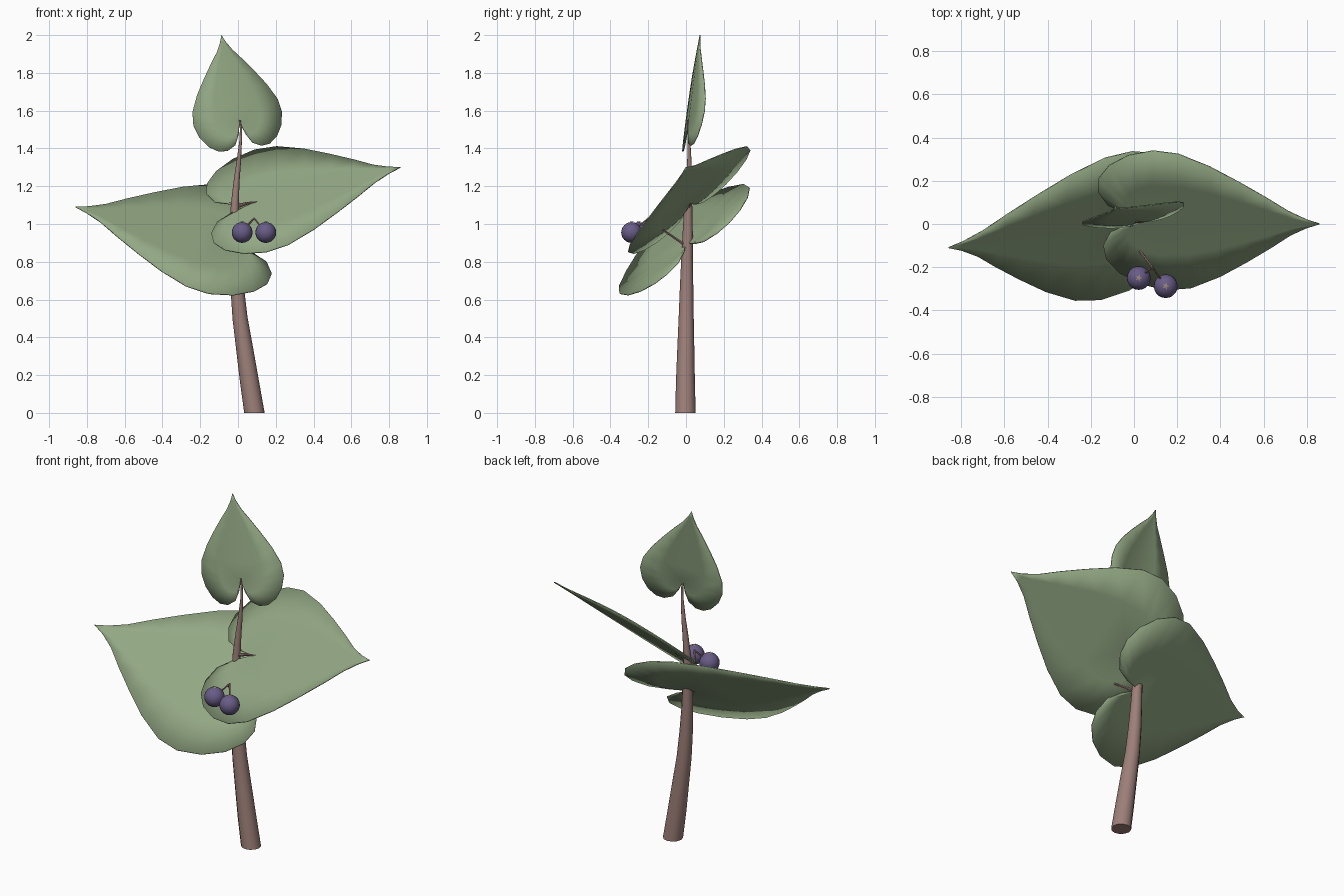
import bpy, bmesh, math
from mathutils import Vector

cube = bpy.data.objects.get("Cube")
if cube:
    bpy.data.objects.remove(cube, do_unlink=True)


def material(name, rgb):
    m = bpy.data.materials.new(name)
    m.use_nodes = True
    m.diffuse_color = (*rgb, 1)
    bsdf = m.node_tree.nodes["Principled BSDF"]
    bsdf.inputs["Base Color"].default_value = (*rgb, 1)
    bsdf.inputs["Roughness"].default_value = 0.8
    return m


GREEN = material("leaf green", (0.29, 0.39, 0.23))
BROWN = material("stem brown", (0.34, 0.215, 0.19))
PURPLE = material("berry purple", (0.14, 0.107, 0.24))
TAN = material("berry tip tan", (0.33, 0.25, 0.20))


def finish(bm, name, mat, angle=40):
    bmesh.ops.recalc_face_normals(bm, faces=bm.faces)
    mesh = bpy.data.meshes.new(name)
    bm.to_mesh(mesh)
    bm.free()
    mesh.materials.append(mat)
    ob = bpy.data.objects.new(name, mesh)
    bpy.context.collection.objects.link(ob)
    bpy.ops.object.select_all(action='DESELECT')
    ob.select_set(True)
    bpy.context.view_layer.objects.active = ob
    bpy.ops.object.shade_smooth_by_angle(angle=math.radians(angle))
    return ob


def tube(name, mat, path, sides=8):
    """Tapered tube; path holds (x, y, z, radius) points."""
    bm = bmesh.new()
    pts = [Vector(p[:3]) for p in path]
    rings = []
    for i, p in enumerate(pts):
        t = (pts[min(i + 1, len(pts) - 1)] - pts[max(i - 1, 0)]).normalized()
        if p.z == 0:
            t = Vector((0, 0, 1))       # level cut on the ground
        ref = Vector((1, 0, 0)) if abs(t.x) < 0.8 else Vector((0, 0, 1))
        a = (ref - t * ref.dot(t)).normalized()
        b = t.cross(a)
        angles = [2 * math.pi * k / sides for k in range(sides)]
        rings.append([bm.verts.new(p + path[i][3] * (a * math.cos(g) + b * math.sin(g)))
                      for g in angles])
    for r, s in zip(rings, rings[1:]):
        for k in range(sides):
            n = (k + 1) % sides
            bm.faces.new((r[k], r[n], s[n], s[k]))
    bm.faces.new(rings[0])
    bm.faces.new(rings[-1])
    return finish(bm, name, mat)


# Half outline of a heart leaf: (along the midrib, across), notch at 0, tip at 1
OUTLINE = [(-.14, .04), (-.25, .1), (-.30, .2), (-.29, .3), (-.22, .4), (-.1, .48),
           (.05, .52), (.2, .5), (.38, .41), (.55, .295), (.7, .185), (.82, .09), (.92, .032)]


def leaf(name, notch, along, across, cup):
    """Heart leaf spanned by two vectors, its halves raised by cup at the rim."""
    n0, u, v = Vector(notch), Vector(along), Vector(across)
    up = u.cross(v).normalized() * cup
    bm = bmesh.new()

    def vert(a, b):
        return bm.verts.new(n0 + u * a + v * b + up * (abs(b) / 0.52) ** 1.4)

    base, tip = vert(0, 0), vert(1, 0)
    spine = [vert(a, 0) if a > 0.1 else base for a, b in OUTLINE]
    for side in (1, -1):
        cols = []
        for (a, b), s in zip(OUTLINE, spine):
            foot = a if s is not base else 0
            cols.append((s, vert((a + foot) / 2, side * b / 2), vert(a, side * b)))
        for c, d in zip(cols, cols[1:]):
            bm.faces.new((c[1], c[2], d[2], d[1]))
            inner = (c[0], c[1], d[1]) if c[0] is d[0] else (c[0], c[1], d[1], d[0])
            bm.faces.new(inner)
        c = cols[-1]
        bm.faces.new((c[0], c[1], tip))
        bm.faces.new((c[1], c[2], tip))
    ob = finish(bm, name, GREEN)
    mod = ob.modifiers.new("thickness", 'SOLIDIFY')
    mod.thickness = 0.006
    mod.offset = 0
    return ob


# Main stem, curving and tapering upward
tube("stem", BROWN, [(.087, -.003, 0, .054), (.06, -.003, .17, .050), (.035, -.001, .34, .045),
                     (.011, .001, .50, .040), (-.003, .003, .65, .036), (-.012, .005, .80, .031),
                     (-.017, .009, .95, .027), (-.017, .012, 1.10, .021),
                     (-.008, .016, 1.22, .016), (.003, .018, 1.32, .012),
                     (.014, .016, 1.44, .007), (.016, .012, 1.50, .006), (.010, .010, 1.55, .004)],
     12)

# Leaves
leaf("lower_leaf", (-.04, 0, .90), (-.82, -.11, .19), (.14, .66, .54), -.003)
leaf("middle_leaf", (.08, .02, 1.11), (.78, -.02, .19), (-.06, .62, .52), .003)
leaf("top_leaf", (.008, .015, 1.54), (-.096, .06, .46), (.45, .095, .07), .03)

# Leaf stalks
tube("lower_leaf_stalk", BROWN, [(-.01, .004, .885, .010), (-.04, 0, .903, .007), (-.10, -.008, .916, .003)])
tube("middle_leaf_stalk", BROWN, [(-.015, .012, 1.09, .011), (.04, .015, 1.108, .008), (.10, .02, 1.118, .003)])

# Berry stalk, forking to two berries
FORK = (.085, -.20, 1.03)
BERRIES = {"left": (.147, -.288, .955), "right": (.022, -.25, .955)}
tube("berry_stalk", BROWN, [(-.01, 0, .885, .008), (.03, -.13, .975, .006), (*FORK, .005)], 6)

for side, c in BERRIES.items():
    tube(side + "_berry_stalk", BROWN, [(*FORK, .005), (*c, .004)], 6)
    bm = bmesh.new()
    bmesh.ops.create_uvsphere(bm, u_segments=20, v_segments=12, radius=.055)
    bmesh.ops.translate(bm, verts=bm.verts, vec=c)
    finish(bm, side + "_berry", PURPLE)
    # Small five-pointed crown on the berry
    bm = bmesh.new()
    top = Vector(c) + Vector((0, 0, .058))
    mid = bm.verts.new(top)
    rim = []
    for k in range(10):
        r, g = (.017 if k % 2 == 0 else .007), math.pi * k / 5
        rim.append(bm.verts.new(top + Vector((r * math.cos(g), r * math.sin(g), -.002))))
    for k in range(10):
        bm.faces.new((mid, rim[k], rim[(k + 1) % 10]))
    finish(bm, side + "_berry_crown", TAN)
